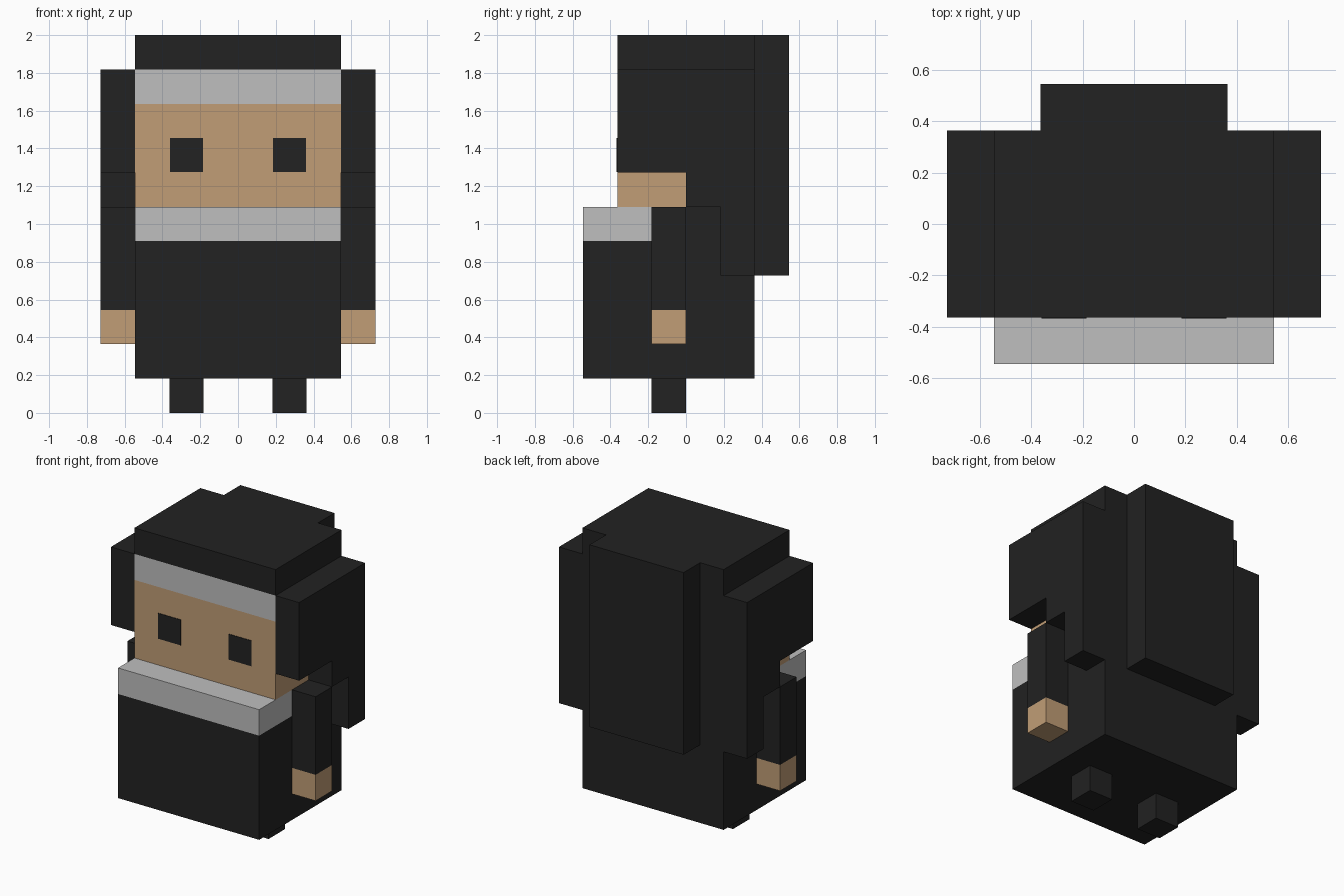
import bpy, bmesh

U = 2 / 11  # one block of the design

if "Cube" in bpy.data.objects:
    bpy.data.objects.remove(bpy.data.objects["Cube"], do_unlink=True)


def make_material(name, rgb):
    m = bpy.data.materials.new(name)
    m.use_nodes = True
    m.diffuse_color = (*rgb, 1)
    m.node_tree.nodes["Principled BSDF"].inputs["Base Color"].default_value = (*rgb, 1)
    return m


BLACK = make_material("black cloth", (0.016, 0.016, 0.016))
WHITE = make_material("white cloth", (0.521, 0.521, 0.521))
SKIN = make_material("skin", (0.533, 0.337, 0.181))


def finish(name, bm, mat):
    bmesh.ops.recalc_face_normals(bm, faces=bm.faces)
    mesh = bpy.data.meshes.new(name)
    bm.to_mesh(mesh)
    bm.free()
    mesh.materials.append(mat)
    obj = bpy.data.objects.new(name, mesh)
    bpy.context.collection.objects.link(obj)
    return obj


def box(name, x, y, z, mat):
    """Box from (min, max) ranges in blocks."""
    bm = bmesh.new()
    bmesh.ops.create_cube(bm, size=1)
    for v in bm.verts:
        v.co = [U * (r[0] if c < 0 else r[1]) for r, c in zip((x, y, z), v.co)]
    return finish(name, bm, mat)


def side_profile(name, x, points, mat):
    """Outline in (y, z) blocks, extruded across the x range."""
    bm = bmesh.new()
    face = bm.faces.new([bm.verts.new((x[0] * U, y * U, z * U)) for y, z in points])
    ext = bmesh.ops.extrude_face_region(bm, geom=[face])["geom"]
    for v in ext:
        if isinstance(v, bmesh.types.BMVert):
            v.co.x = x[1] * U
    return finish(name, bm, mat)


# Robe and collar
side_profile("robe", (-3, 3),
             [(-3, 1), (2, 1), (2, 6), (-1, 6), (-1, 5), (-3, 5)], BLACK)
box("collar", (-3, 3), (-3, -1), (5, 6), WHITE)

# Head
box("face", (-3, 3), (-2, 1), (6, 9), SKIN)
box("headband", (-3, 3), (-2, 1), (9, 10), WHITE)

# Veil over the head
side_profile("veil_top_and_back", (-3, 3),
             [(-2, 10), (1, 10), (1, 6), (2, 6), (2, 11), (-2, 11)], BLACK)
box("veil_back_panel", (-2, 2), (2, 3), (4, 11), BLACK)

# Paired parts: side +1 is left, -1 is right
for side, label in ((1, "left"), (-1, "right")):
    def span(a, b):
        return tuple(sorted((side * a, side * b)))

    side_profile(label + "_veil_side", span(3, 4),
                 [(-2, 7), (0, 7), (0, 6), (1, 6), (1, 4), (2, 4), (2, 10), (-2, 10)],
                 BLACK)
    box(label + "_sleeve", span(3, 4), (-1, 0), (3, 6), BLACK)
    box(label + "_hand", span(3, 4), (-1, 0), (2, 3), SKIN)
    box(label + "_leg", span(1, 2), (-1, 0), (0, 1), BLACK)
    box(label + "_eye", span(1.02, 1.98), (-2.02, -2), (7.02, 8), BLACK)
